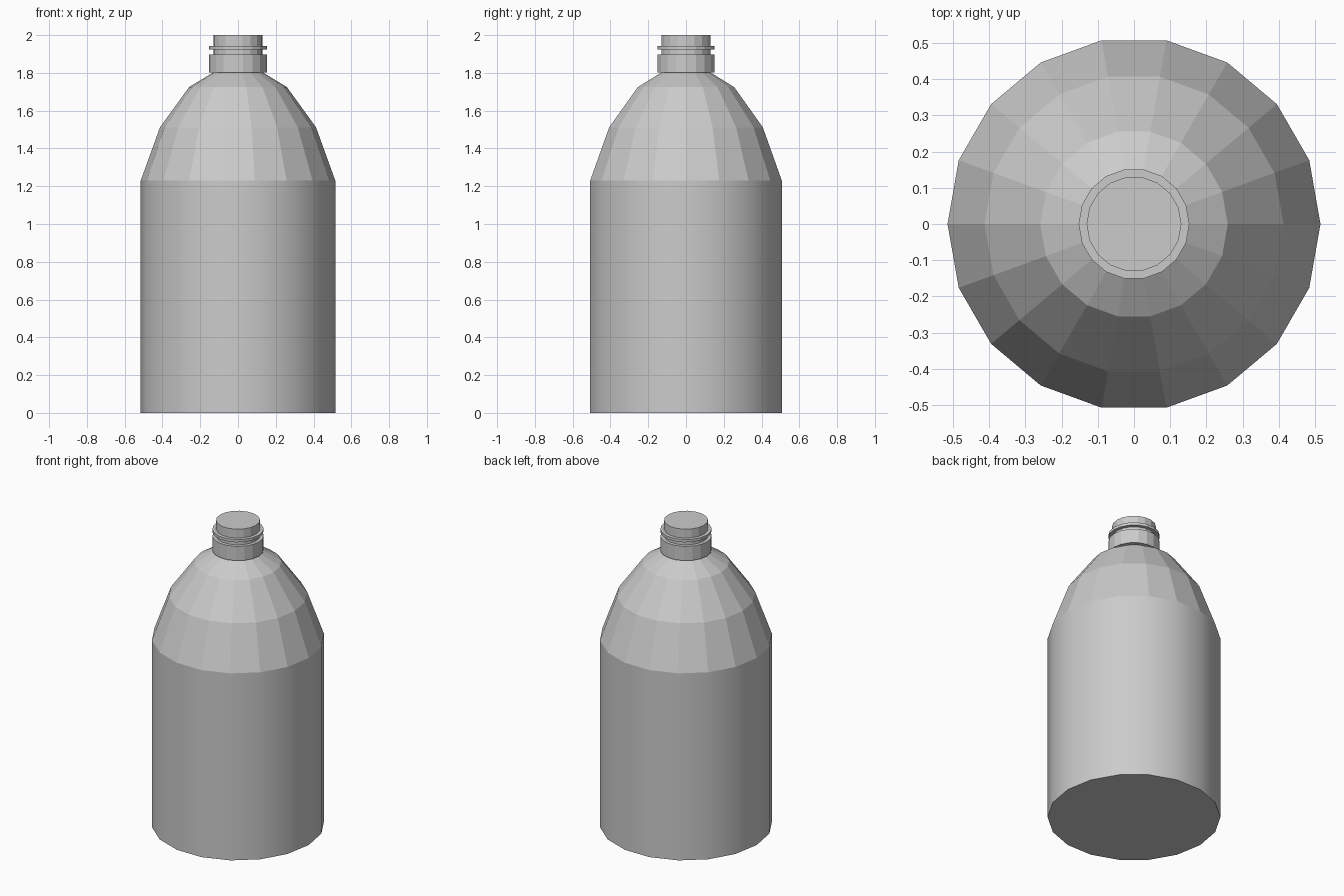
import bpy, bmesh
from math import cos, sin, pi

if "Cube" in bpy.data.objects:
    bpy.data.objects.remove(bpy.data.objects["Cube"])

SIDES = 18


def lathe(name, profile, smooth_rows=()):
    """Revolve (radius, z) points around z, capping both ends."""
    bm = bmesh.new()
    rings = [[bm.verts.new((r * cos(2 * pi * i / SIDES), r * sin(2 * pi * i / SIDES), z))
              for i in range(SIDES)] for r, z in profile]
    for row, (lo, hi) in enumerate(zip(rings, rings[1:])):
        for i in range(SIDES):
            j = (i + 1) % SIDES
            face = bm.faces.new((lo[i], lo[j], hi[j], hi[i]))
            face.smooth = row in smooth_rows
    bm.faces.new(rings[0][::-1])
    bm.faces.new(rings[-1])
    # Keep the rims of the smooth wall crisp
    for e in bm.edges:
        if len({f.smooth for f in e.link_faces}) > 1:
            e.smooth = False
    bm.normal_update()
    mesh = bpy.data.meshes.new(name)
    bm.to_mesh(mesh)
    bm.free()
    obj = bpy.data.objects.new(name, mesh)
    bpy.context.collection.objects.link(obj)
    return obj


# Smooth cylindrical wall with a faceted domed shoulder
lathe("bottle_body", [(0.515, 0), (0.515, 1.23), (0.413, 1.512),
                      (0.259, 1.725), (0.13, 1.803)], smooth_rows=(0,))

# Faceted neck: wide collar, thin bead and narrower closed mouth
lathe("bottle_neck", [(0.13, 1.803), (0.153, 1.803), (0.153, 1.897),
                      (0.131, 1.897), (0.131, 1.924), (0.153, 1.924),
                      (0.153, 1.942), (0.131, 1.942), (0.131, 2.0)])
